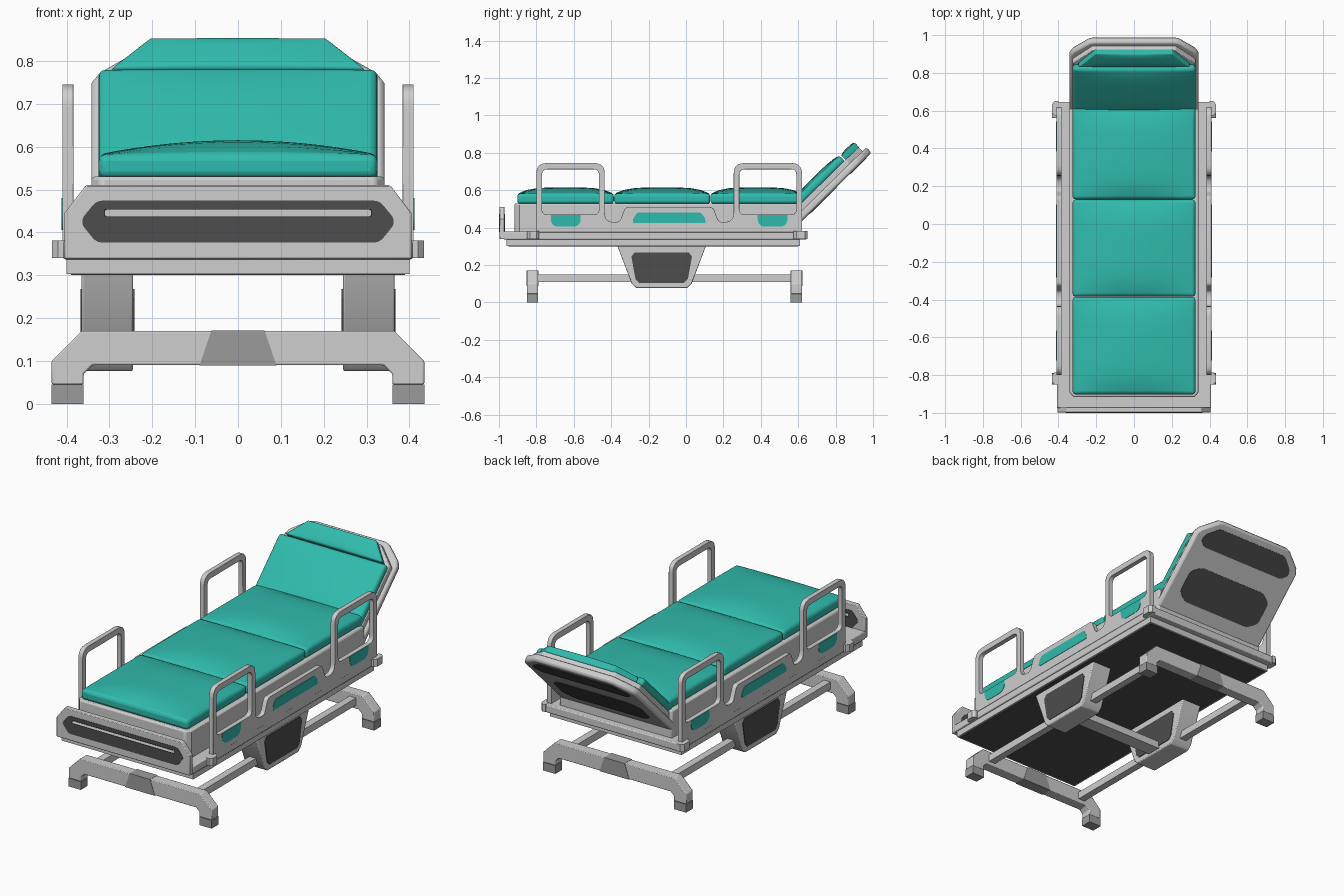
import bpy, bmesh, math
from mathutils import Matrix, Vector

if "Cube" in bpy.data.objects:
    bpy.data.objects.remove(bpy.data.objects["Cube"])


def material(name, r, g, b):
    m = bpy.data.materials.new(name)
    m.diffuse_color = (r, g, b, 1)
    m.use_nodes = True
    m.node_tree.nodes["Principled BSDF"].inputs["Base Color"].default_value = m.diffuse_color
    return m


LIGHT = material("light grey", 0.62, 0.62, 0.62)
MID = material("mid grey", 0.33, 0.33, 0.33)
DARK = material("charcoal", 0.075, 0.075, 0.075)
TEAL = material("teal", 0.03, 0.50, 0.42)

# Maps (a, b, depth) of a 2D outline onto world axes
AXES = {
    'x': lambda a, b, c: (c, a, b),
    'y': lambda a, b, c: (a, c, b),
    'z': lambda a, b, c: (a, b, c),
}
TILT = Matrix.Translation((0, 0.625, 0.44)) @ Matrix.Rotation(math.radians(44.5), 4, 'X')


def rounded(points, steps=5):
    """Outline from (a, b, radius) corners."""
    out = []
    for i, (a, b, r) in enumerate(points):
        p = Vector((a, b))
        if r <= 0:
            out.append(p)
            continue
        q0, q1 = Vector(points[i - 1][:2]), Vector(points[(i + 1) % len(points)][:2])
        s, e = p + (q0 - p).normalized() * r, p + (q1 - p).normalized() * r
        for k in range(steps + 1):
            t = k / steps
            out.append(s * (1 - t) ** 2 + p * (2 * t * (1 - t)) + e * t * t)
    return out


def finish(name, bm, mat, bevel, mirror, tilt, segments=2, angle=40):
    bmesh.ops.recalc_face_normals(bm, faces=bm.faces)
    me = bpy.data.meshes.new(name)
    bm.to_mesh(me)
    bm.free()
    me.materials.append(mat)
    ob = bpy.data.objects.new(name, me)
    bpy.context.collection.objects.link(ob)
    if tilt:
        ob.matrix_world = TILT
    if bevel:
        md = ob.modifiers.new("bevel", 'BEVEL')
        md.width, md.segments = bevel, segments
        md.limit_method, md.angle_limit = 'ANGLE', math.radians(angle)
    if mirror:
        ob.modifiers.new("mirror", 'MIRROR')
    return ob


def plate(name, axis, outline, lo, hi, mat, holes=(), bevel=0.0, mirror=False, tilt=False):
    """Extrude a 2D outline, with optional holes, along an axis."""
    bm = bmesh.new()
    f = AXES[axis]
    for loop in [outline, *holes]:
        vs = [bm.verts.new(f(p[0], p[1], lo)) for p in loop]
        for i in range(len(vs)):
            bm.edges.new((vs[i - 1], vs[i]))
        if not holes:
            bm.faces.new(vs)
    if holes:
        bmesh.ops.triangle_fill(bm, use_beauty=True, use_dissolve=False, edges=bm.edges[:])
    ext = bmesh.ops.extrude_face_region(bm, geom=bm.faces[:])
    moved = [g for g in ext['geom'] if isinstance(g, bmesh.types.BMVert)]
    bmesh.ops.translate(bm, verts=moved, vec=f(0, 0, hi - lo))
    return finish(name, bm, mat, bevel, mirror, tilt)


def box(name, x0, x1, y0, y1, z0, z1, mat, **kw):
    return plate(name, 'z', [(x0, y0), (x1, y0), (x1, y1), (x0, y1)], z0, z1, mat, **kw)


def sym(half, centre=0.0):
    """Mirror the positive half of an outline about a centre line."""
    right = [(centre + p[0], *p[1:]) for p in half]
    left = [(centre - p[0], *p[1:]) for p in reversed(half)]
    return right + left


def cushion(name, w0, w1, y0, y1, z0, h, bulge, tilt=False):
    """Puffy pad, half width w0 at the y0 end and w1 at the y1 end."""
    bm = bmesh.new()
    bmesh.ops.create_grid(bm, x_segments=14, y_segments=10, size=1)
    rim = [e for e in bm.edges if e.is_boundary]
    for v in bm.verts:
        sx, sy = v.co.x, v.co.y
        t = (sy + 1) / 2
        v.co = (sx * (w0 + (w1 - w0) * t), y0 + (y1 - y0) * t,
                z0 + h + bulge * (1 - sx ** 2) * (1 - sy ** 4))
    ext = bmesh.ops.extrude_edge_only(bm, edges=rim)['geom']
    for v in ext:
        if isinstance(v, bmesh.types.BMVert):
            v.co.z = z0
    bmesh.ops.holes_fill(bm, edges=[e for e in ext if isinstance(e, bmesh.types.BMEdge)], sides=0)
    return finish(name, bm, TEAL, 0.016, False, tilt, 3, 45)


# Wheelbase: two cross bars with feet, joined by long rails
bar = sym([(0.36, 0.045), (0.435, 0.045), (0.435, 0.10), (0.365, 0.17)])
bar += [(-0.36, 0.07), (-0.34, 0.09), (0.34, 0.09), (0.36, 0.07)]
bar = [(0.36, 0.045), (0.435, 0.045), (0.435, 0.10), (0.365, 0.17),
       (-0.365, 0.17), (-0.435, 0.10), (-0.435, 0.045), (-0.36, 0.045),
       (-0.36, 0.07), (-0.34, 0.09), (0.34, 0.09), (0.36, 0.07)]
for label, y in (("foot_end", -0.82), ("head_end", 0.59)):
    plate(label + "_cross_bar", 'y', bar, y - 0.03, y + 0.03, LIGHT, bevel=0.004)
    plate(label + "_bar_sleeve", 'y', sym([(0.09, 0.089), (0.062, 0.171)]),
          y - 0.032, y + 0.032, MID)
    box(label + "_feet", 0.36, 0.435, y - 0.03, y + 0.03, 0, 0.045, MID, mirror=True)
box("base_rails", 0.285, 0.325, -0.80, 0.57, 0.11, 0.15, LIGHT, mirror=True)

# Lifting columns with dark covers on both faces
YC = -0.13
plate("lift_columns", 'x', sym([(0.135, 0.076), (0.16, 0.10), (0.238, 0.305)], YC),
      0.245, 0.365, LIGHT, bevel=0.005, mirror=True)
cover = sym([(0.12, 0.105), (0.14, 0.125), (0.162, 0.245), (0.145, 0.268)], YC)
plate("column_outer_covers", 'x', cover, 0.364, 0.368, DARK, mirror=True)
plate("column_inner_covers", 'x', cover, 0.242, 0.246, DARK, mirror=True)
box("column_tie_bar", -0.25, 0.25, -0.17, -0.09, 0.09, 0.13, LIGHT)

# Deck: dark underside, skirt, frame, corner bumpers and mattress tray
box("underside_panel", -0.39, 0.39, -0.95, 0.60, 0.300, 0.306, DARK)
box("deck_skirt", -0.40, 0.40, -0.96, 0.61, 0.303, 0.34, LIGHT)
box("deck_frame", -0.408, 0.408, -0.975, 0.645, 0.337, 0.38, LIGHT, bevel=0.005)
for label, y0, y1 in (("foot_end", -0.85, -0.785), ("head_end", 0.575, 0.65)):
    plate(label + "_bumpers", 'z', [(0.40, y0), (0.42, y0), (0.434, y0 + 0.015),
          (0.434, y1 - 0.015), (0.42, y1), (0.40, y1)], 0.34, 0.381, LIGHT, mirror=True)
plate("mattress_tray", 'z', [(-0.32, -0.917), (0.32, -0.917), (0.342, -0.89), (0.342, 0.61),
      (-0.342, 0.61), (-0.342, -0.89)], 0.37, 0.53, LIGHT, bevel=0.008)

# Footboard with a hand slot and dark panels on both sides
slot = [(-0.31, 0.437), (0.31, 0.437), (0.31, 0.453), (-0.31, 0.453)]
plate("footboard", 'y', sym([(0.405, 0.338), (0.405, 0.445), (0.355, 0.51)]),
      -0.998, -0.97, LIGHT, holes=[slot], bevel=0.004)
panel = rounded(sym([(0.33, 0.376, 0.015), (0.37, 0.425, 0.02), (0.33, 0.474, 0.015)]))
plate("footboard_front_panel", 'y', panel, -1.0, -0.996, DARK, holes=[slot])
plate("footboard_rear_panel", 'y', panel, -0.972, -0.968, DARK, holes=[slot])

# Side guards with two grab loops per side and teal inserts
GC = -0.09
guard = rounded(sym([(0.71, 0.375, 0), (0.71, 0.745, 0.055), (0.345, 0.745, 0.055),
                     (0.345, 0.43, 0.05), (0.265, 0.43, 0.02), (0.235, 0.51, 0.02)], GC))
holes = [rounded([(GC + s * a, z, 0.03) for a, z in
                  ((0.375, 0.47), (0.68, 0.47), (0.68, 0.712), (0.375, 0.712))])
         for s in (1, -1)]
plate("side_guards", 'x', guard, 0.384, 0.41, LIGHT, holes=holes, bevel=0.006, mirror=True)
plate("guard_middle_inserts", 'x',
      rounded(sym([(0.195, 0.425, 0.01), (0.192, 0.45, 0.01), (0.17, 0.48, 0.01)], GC)),
      0.408, 0.412, TEAL, mirror=True)
for label, c in (("foot_end", GC - 0.553), ("head_end", GC + 0.553)):
    plate(label + "_guard_inserts", 'x',
          rounded(sym([(0.08, 0.405, 0.045), (0.08, 0.468, 0)], c)),
          0.408, 0.412, TEAL, mirror=True)

# Raised backrest board with dark panels behind
plate("backrest_board", 'z', sym([(0.342, -0.08), (0.342, 0.41), (0.325, 0.44),
      (0.24, 0.508), (0.215, 0.515)]), 0.0, 0.04, LIGHT, bevel=0.012, tilt=True)
plate("backrest_pad_base", 'z', sym([(0.325, -0.05), (0.325, 0.39), (0.22, 0.485)]),
      0.035, 0.07, LIGHT, bevel=0.005, tilt=True)
plate("backrest_lower_panel", 'z',
      rounded(sym([(0.21, 0.05, 0.02), (0.265, 0.09, 0.02), (0.265, 0.21, 0.02),
                   (0.21, 0.25, 0.02)])), -0.003, 0.002, DARK, tilt=True)
plate("backrest_upper_panel", 'z',
      rounded(sym([(0.26, 0.355, 0.015), (0.295, 0.385, 0.015), (0.285, 0.42, 0.015),
                   (0.22, 0.475, 0.015)])), -0.003, 0.002, DARK, tilt=True)

# Mattress pads and head pillow
for label, y0, y1 in (("foot", -0.902, -0.386), ("seat", -0.384, 0.129), ("hip", 0.131, 0.62)):
    cushion(label + "_mattress_pad", 0.325, 0.325, y0, y1, 0.527, 0.055, 0.033)
cushion("back_mattress_pad", 0.325, 0.325, 0.03, 0.382, 0.066, 0.044, 0.014, tilt=True)
cushion("head_pillow", 0.295, 0.205, 0.388, 0.488, 0.066, 0.036, 0.008, tilt=True)

# Smooth shading with sharp creases kept
bpy.ops.object.select_all(action='SELECT')
bpy.context.view_layer.objects.active = bpy.context.selected_objects[0]
bpy.ops.object.shade_smooth_by_angle(angle=math.radians(35))
